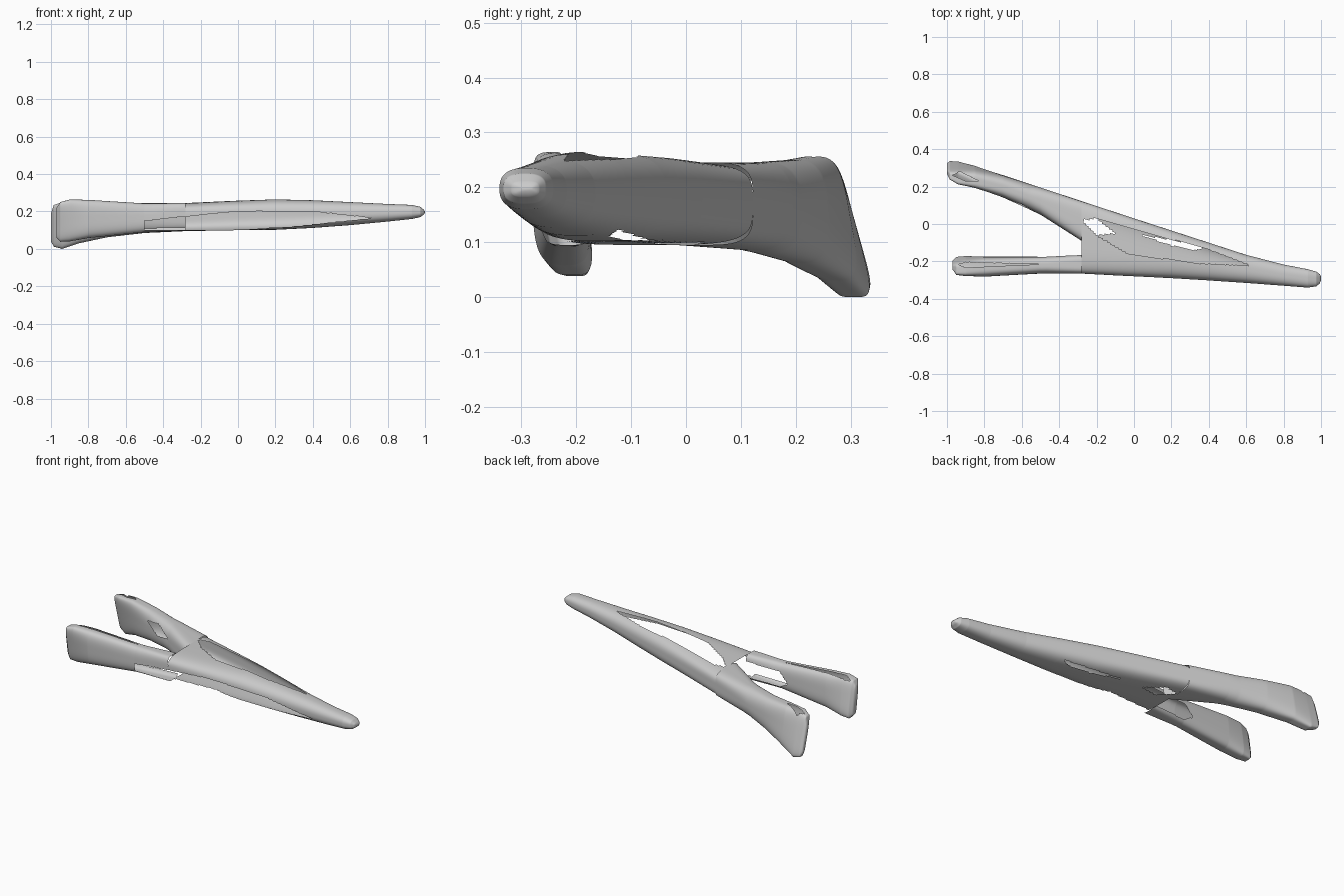
import bpy, bmesh, math

if "Cube" in bpy.data.objects:
    bpy.data.objects.remove(bpy.data.objects["Cube"])

RING = 128


def inside(px, py, poly):
    hit = False
    for (x1, y1), (x2, y2) in zip(poly, poly[1:] + poly[:1]):
        if (y1 > py) != (y2 > py) and px < (x2 - x1) * (py - y1) / (y2 - y1) + x1:
            hit = not hit
    return hit


def sample(rows, x):
    for a, b in zip(rows, rows[1:]):
        if x <= b[0]:
            t = (x - a[0]) / (b[0] - a[0])
            return [p + (q - p) * t for p, q in zip(a, b)]
    return list(rows[-1])


def shell(name, rows, holes, cap_start, cap_end, steps):
    """Rounded tube lofted along x; row = x, y min, y max, z min, z max, lean.
    holes = (facing test axis, sign, polygon) where faces are left out."""
    bm = bmesh.new()
    x0, x1 = rows[0][0], rows[-1][0]
    xs = sorted({round(x0 + (x1 - x0) * i / steps, 4) for i in range(steps + 1)}
                | {r[0] for r in rows})
    rings = []
    for x in xs:
        _, ya, yb, za, zb, lean = sample(rows, x)
        w, h = (yb - ya) / 2, (zb - za) / 2
        e = min(5, 2.2 + 1.2 * (max(w, h) / min(w, h) - 1))
        e = max(e, 4.1 - 6 * abs(x + .28))  # boxier at the fork
        ring = []
        for k in range(RING):
            t = math.tau * k / RING
            c, s = math.cos(t), math.sin(t)
            r = (abs(c) ** e + abs(s) ** e) ** (-1 / e)
            ring.append(bm.verts.new((x, (ya + yb) / 2 + w * c * r - lean * h * s * r,
                                      (za + zb) / 2 + h * s * r)))
        rings.append(ring)
    for a, b in zip(rings, rings[1:]):
        mid = sum(v.co.y for v in a) / RING, sum(v.co.z for v in a) / RING
        for k in range(RING):
            j = (k + 1) % RING
            quad = (a[k], a[j], b[j], b[k])
            cx, cy, cz = (sum(v.co[i] for v in quad) / 4 for i in range(3))
            skip = False
            for axis, sign, poly in holes:
                side = (cy - mid[0]) if axis == 'y' else (cz - mid[1])
                if side * sign > 0 and inside(cx, cz if axis == 'y' else cy, poly):
                    skip = True
            if not skip:
                bm.faces.new(quad)
    if cap_start:
        bm.faces.new(rings[0])
    if cap_end:
        bm.faces.new(rings[-1][::-1])
    bmesh.ops.recalc_face_normals(bm, faces=bm.faces)
    bmesh.ops.delete(bm, geom=[v for v in bm.verts if not v.link_faces], context='VERTS')
    me = bpy.data.meshes.new(name)
    bm.to_mesh(me)
    bm.free()
    ob = bpy.data.objects.new(name, me)
    bpy.context.collection.objects.link(ob)
    for p in me.polygons:
        p.use_smooth = True


# Openings in the worn shell
front_gap = [(-.5, .15), (0, .2), (.4, .2), (.72, .165), (.3, .12), (0, .102), (-.5, .1)]
top_gap = [(-.28, .02), (-.2, .03), (.04, -.04), (.38, -.13), (.62, -.222),
           (.33, -.21), (-.04, -.155), (-.2, -.06)]
bottom_gap = [(-.28, .02), (-.2, .03), (-.1, -.05), (-.2, -.06)]
bottom_slit = [(.04, -.06), (.2, -.085), (.38, -.125), (.33, -.14), (.2, -.115)]
inner_gap = [(-.55, .14), (-.5, .2), (-.25, .21), (-.25, .115), (-.5, .11)]
window = [(-.7, .2), (-.6, .22), (-.5, .18), (-.6, .15)]
end_gap = [(-.97, .26), (-.93, .28), (-.83, .23), (-.9, .23)]
slot = [(-.94, -.215), (-.9, -.205), (-.5, -.215), (-.9, -.233)]

# Merged wedge running to the rounded tip
shell("tapered_body", [
    (-.28, -.265, .122, .095, .245, 0), (0, -.28, .03, .1, .258, 0),
    (.2, -.29, -.035, .102, .265, 0), (.4, -.302, -.1, .112, .26, 0),
    (.6, -.315, -.165, .127, .25, 0), (.8, -.33, -.217, .146, .24, 0),
    (.93, -.34, -.242, .16, .235, 0), (.975, -.333, -.255, .17, .225, 0),
    (.993, -.318, -.268, .183, .21, 0), (1, -.3, -.28, .193, .2, 0)],
    [('y', -1, front_gap), ('z', 1, top_gap), ('z', -1, bottom_gap),
     ('z', -1, bottom_slit)], False, True, 280)

# Rear arm with its flared, leaning end
shell("rear_arm", [
    (-1, .285, .308, .04, .19, .28), (-.985, .262, .312, .012, .235, .28),
    (-.94, .235, .311, 0, .25, .26), (-.85, .203, .3, .03, .256, .18),
    (-.7, .143, .26, .062, .25, .06), (-.5, .05, .195, .085, .245, 0),
    (-.28, -.09, .122, .095, .245, 0)],
    [('y', -1, window), ('z', 1, end_gap)], True, False, 120)

# Front arm, open along both sides near the fork
shell("front_arm", [
    (-.97, -.235, -.205, .06, .22, .15), (-.95, -.258, -.19, .038, .25, .2),
    (-.9, -.27, -.18, .04, .264, .15), (-.8, -.28, -.175, .058, .262, .06),
    (-.5, -.265, -.175, .09, .243, 0), (-.28, -.265, -.165, .095, .245, 0)],
    [('y', -1, front_gap), ('y', 1, inner_gap), ('z', 1, slot)], True, False, 120)
